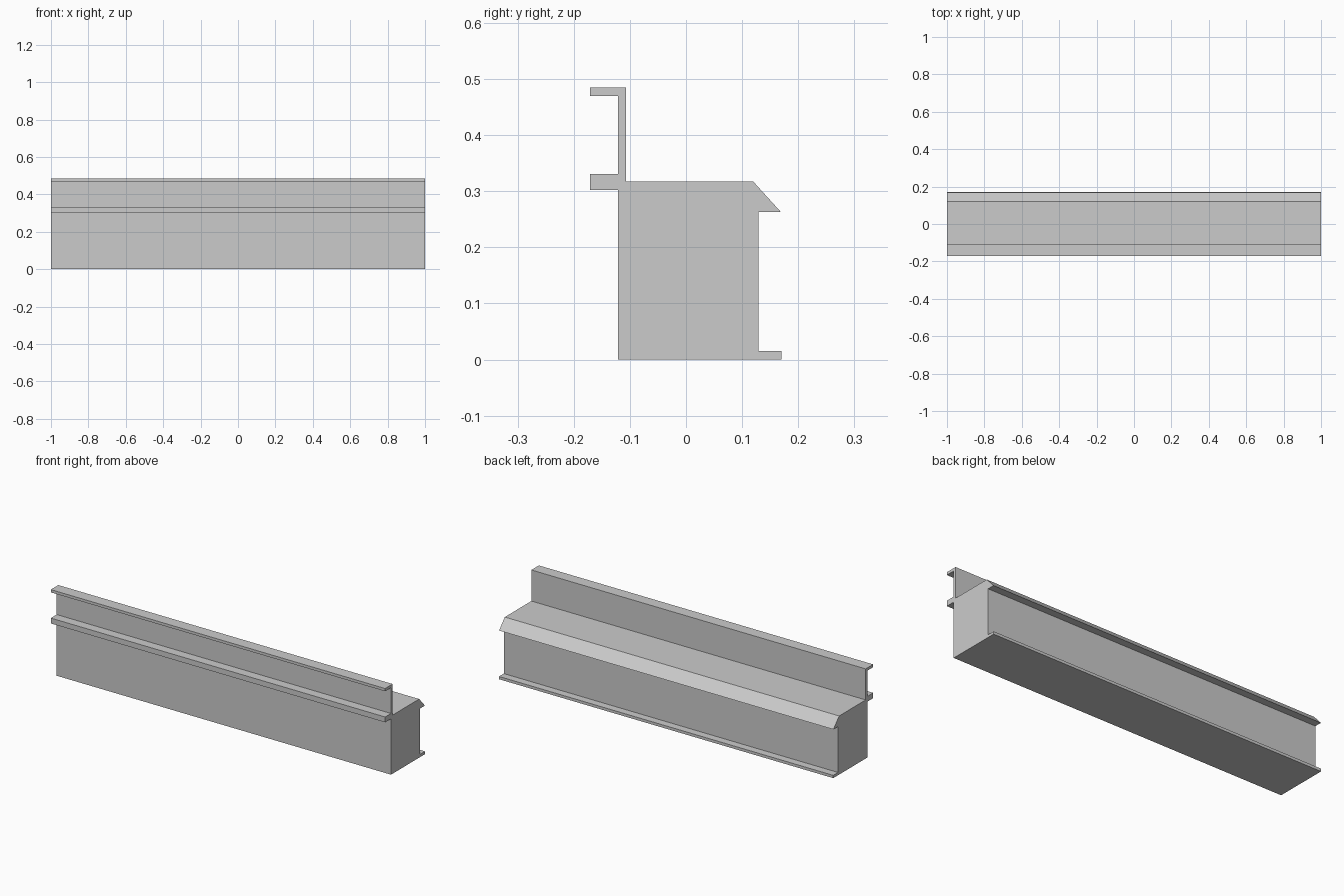
import bpy
import bmesh

cube = bpy.data.objects.get("Cube")
if cube:
    bpy.data.objects.remove(cube, do_unlink=True)

# Single plain grey finish
grey = bpy.data.materials.new("light_grey")
grey.use_nodes = True
colour = (0.6, 0.6, 0.6, 1.0)
grey.diffuse_color = colour
grey.node_tree.nodes["Principled BSDF"].inputs["Base Color"].default_value = colour

HALF_LENGTH = 1.0

# Cross-section (y, z), walked around the outline of the rail
profile = [
    (-0.121, 0.0), (0.17, 0.0),                          # base
    (0.17, 0.015), (0.129, 0.015),                       # rear foot lip
    (0.129, 0.263), (0.169, 0.263), (0.12, 0.317),       # sloped rear eave
    (-0.107, 0.317), (-0.107, 0.485),                    # deck and upright web
    (-0.171, 0.485), (-0.171, 0.47), (-0.121, 0.47),     # upper flange
    (-0.121, 0.331), (-0.171, 0.331),                    # lower flange
    (-0.171, 0.302), (-0.121, 0.302),
]


def extrude_profile(name, points, half_length, material):
    """Extrude a closed y-z outline along x, with capped ends."""
    bm = bmesh.new()
    end = bm.faces.new([bm.verts.new((-half_length, y, z)) for y, z in points])
    result = bmesh.ops.extrude_face_region(bm, geom=[end], use_keep_orig=True)
    moved = [v for v in result["geom"] if isinstance(v, bmesh.types.BMVert)]
    bmesh.ops.translate(bm, verts=moved, vec=(2 * half_length, 0, 0))
    bmesh.ops.recalc_face_normals(bm, faces=bm.faces)
    mesh = bpy.data.meshes.new(name)
    bm.to_mesh(mesh)
    bm.free()
    mesh.materials.append(material)
    obj = bpy.data.objects.new(name, mesh)
    bpy.context.collection.objects.link(obj)
    return obj


extrude_profile("rail_beam", profile, HALF_LENGTH, grey)
